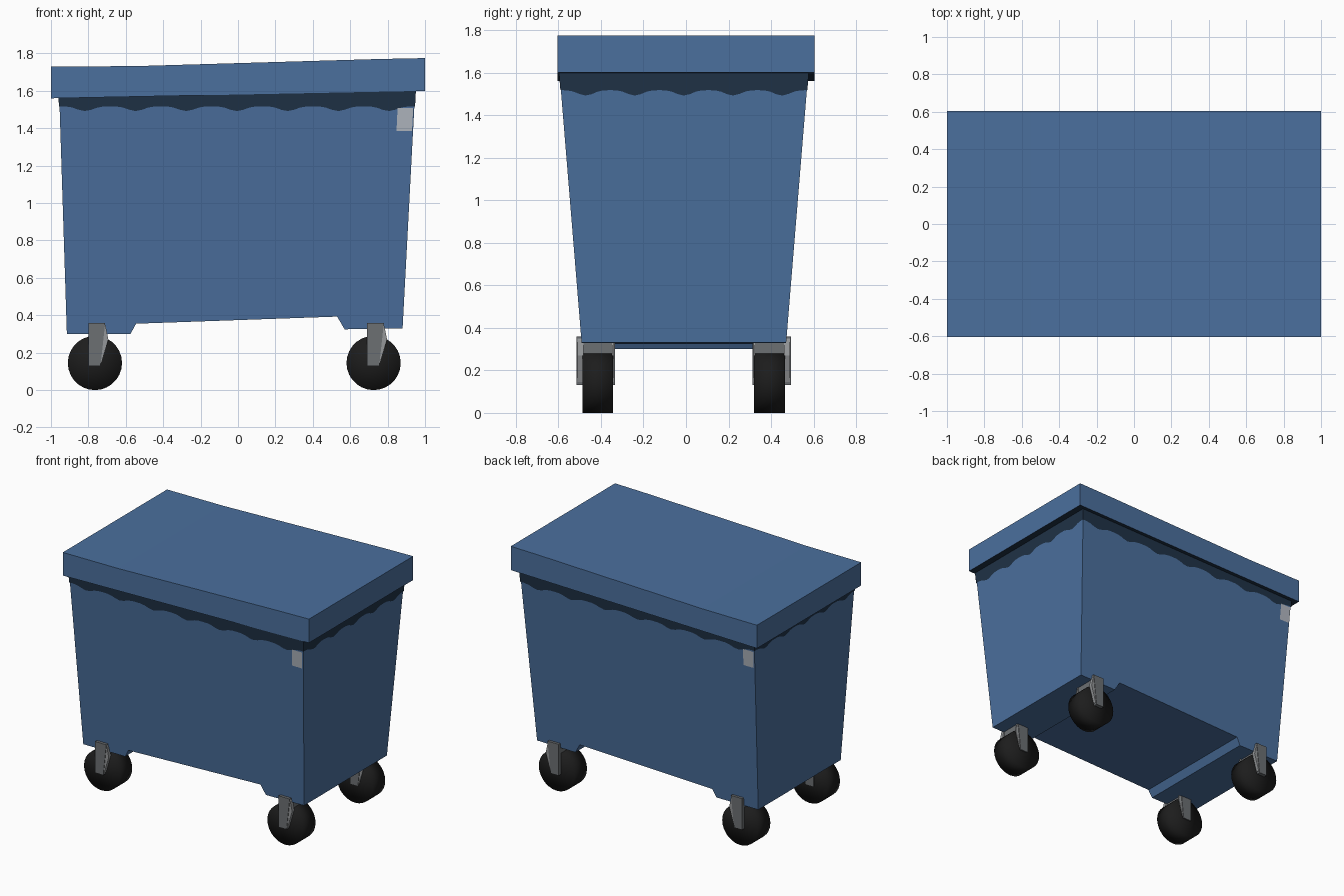
import bpy, bmesh, math

if "Cube" in bpy.data.objects:
    bpy.data.objects.remove(bpy.data.objects["Cube"])


def material(name, rgb):
    m = bpy.data.materials.new(name)
    m.diffuse_color = (*rgb, 1)
    m.use_nodes = True
    m.node_tree.nodes["Principled BSDF"].inputs["Base Color"].default_value = m.diffuse_color
    return m


BLUE = material("blue_paint", (0.07, 0.16, 0.34))
NAVY = material("dark_navy_grime", (0.014, 0.032, 0.062))
RUBBER = material("black_rubber", (0.012, 0.012, 0.012))
STEEL = material("grey_steel", (0.15, 0.16, 0.17))
PALE_STEEL = material("light_grey_steel", (0.30, 0.31, 0.32))
LABEL = material("pale_grey_label", (0.45, 0.48, 0.54))


# Tapered walls: each wall position is a linear function of height
def front_y(z): return -0.49 - (z - 0.32) * 0.082
def back_y(z): return 0.47 + (z - 0.32) * 0.082
def left_x(z): return -0.915 - (z - 0.30) * 0.032
def right_x(z): return 0.88 + (z - 0.33) * 0.053


def finish(name, bm, *mats):
    me = bpy.data.meshes.new(name)
    bm.to_mesh(me)
    bm.free()
    for m in mats:
        me.materials.append(m)
    ob = bpy.data.objects.new(name, me)
    bpy.context.collection.objects.link(ob)
    return ob


def prism(name, profile, y0, y1, *mats):
    """Side profile in x and z, swept in y; y0 and y1 are functions of z."""
    bm = bmesh.new()
    a = [bm.verts.new((x, y0(z), z)) for x, z in profile]
    b = [bm.verts.new((x, y1(z), z)) for x, z in profile]
    n = len(profile)
    bm.faces.new(a)
    bm.faces.new(b[::-1])
    for i in range(n):
        j = (i + 1) % n
        bm.faces.new((a[i], b[i], b[j], a[j]))
    bmesh.ops.recalc_face_normals(bm, faces=bm.faces)
    return finish(name, bm, *mats)


def flat(v):
    return lambda z: v


# Tapered body with raised belly between the two feet
prism("bin_body",
      [(left_x(0.30), 0.30), (-0.575, 0.30), (-0.545, 0.355), (0.53, 0.393),
       (0.57, 0.325), (right_x(0.33), 0.33), (right_x(1.62), 1.62), (left_x(1.60), 1.60)],
      front_y, back_y, BLUE)

# Lid, slightly tilted, with a dark underside
lid = prism("lid",
            [(-1, 1.56), (1, 1.60), (1, 1.775), (0.75, 1.77), (-0.55, 1.732), (-1, 1.73)],
            flat(-0.605), flat(0.605), BLUE, NAVY)
for p in lid.data.polygons:
    if p.normal.z < -0.5:
        p.material_index = 1


# Points just outside each wall, u runs left to right as seen from outside
def on_front(u, z, d):
    return (left_x(z) + (right_x(z) - left_x(z)) * u, front_y(z) - d, z)


def on_back(u, z, d):
    return (right_x(z) + (left_x(z) - right_x(z)) * u, back_y(z) + d, z)


def on_right(u, z, d):
    return (right_x(z) + d, front_y(z) + (back_y(z) - front_y(z)) * u, z)


def on_left(u, z, d):
    return (left_x(z) - d, back_y(z) + (front_y(z) - back_y(z)) * u, z)


def wall_plate(name, wall, us, low, high, mat, d=0.004):
    """Painted sheet on a wall with a lower edge given by a function of u."""
    bm = bmesh.new()
    bot = [bm.verts.new(wall(u, low(u), d)) for u in us]
    top = [bm.verts.new(wall(u, high, d)) for u in us]
    for i in range(len(us) - 1):
        bm.faces.new((bot[i], bot[i + 1], top[i + 1], top[i]))
    return finish(name, bm, mat)


# Scalloped grime band under the lid, on all four walls
for side, wall, waves in (("front", on_front, 7), ("back", on_back, 7),
                          ("right", on_right, 5), ("left", on_left, 5)):
    us = [-0.002 + 1.004 * i / (waves * 8) for i in range(waves * 8 + 1)]
    wall_plate("grime_band_" + side, wall, us,
               lambda u: 1.517 - 0.025 * (0.5 - 0.5 * math.cos(math.tau * waves * u)) ** 2,
               1.60, NAVY)

# Plain label near the upper corner, front and back
for side, wall in (("front", on_front), ("back", on_back)):
    wall_plate("label_" + side, wall, [0.953, 0.997], flat(1.385), 1.508, LABEL, 0.006)

# Four casters: wheel, fork plates on both sides and a mount
for end, cx in (("left", -0.765), ("right", 0.725)):
    for side, cy, out in (("front", -0.415, -1), ("back", 0.393, 1)):
        tag = f"{side}_{end}"
        bpy.ops.mesh.primitive_cylinder_add(
            vertices=28, radius=0.145, depth=0.145, end_fill_type='TRIFAN',
            location=(cx, cy, 0.145), rotation=(math.pi / 2, 0, 0))
        wheel = bpy.context.object
        wheel.name = "wheel_" + tag
        wheel.data.materials.append(RUBBER)
        bpy.ops.object.shade_smooth()

        fork = [(cx - 0.035, 0.36), (cx + 0.055, 0.36), (cx + 0.03, 0.13), (cx - 0.035, 0.13)]
        brace = [(cx + 0.05, 0.36), (cx + 0.058, 0.34), (cx + 0.072, 0.27),
                 (cx + 0.035, 0.145), (cx + 0.015, 0.145)]
        for place, s, t in (("outer", out, 0.027), ("inner", -out, 0.008)):
            y0 = cy + s * 0.068
            y1 = cy + s * (0.0725 + t)
            prism(f"fork_{place}_{tag}", fork, flat(y0), flat(y1), STEEL)
            prism(f"fork_brace_{place}_{tag}", brace, flat(y0), flat(y1 - s * 0.004), PALE_STEEL)
        prism("caster_mount_" + tag,
              [(cx - 0.035, 0.275), (cx + 0.055, 0.275), (cx + 0.055, 0.35), (cx - 0.035, 0.35)],
              flat(cy - 0.072), flat(cy + 0.072), STEEL)
